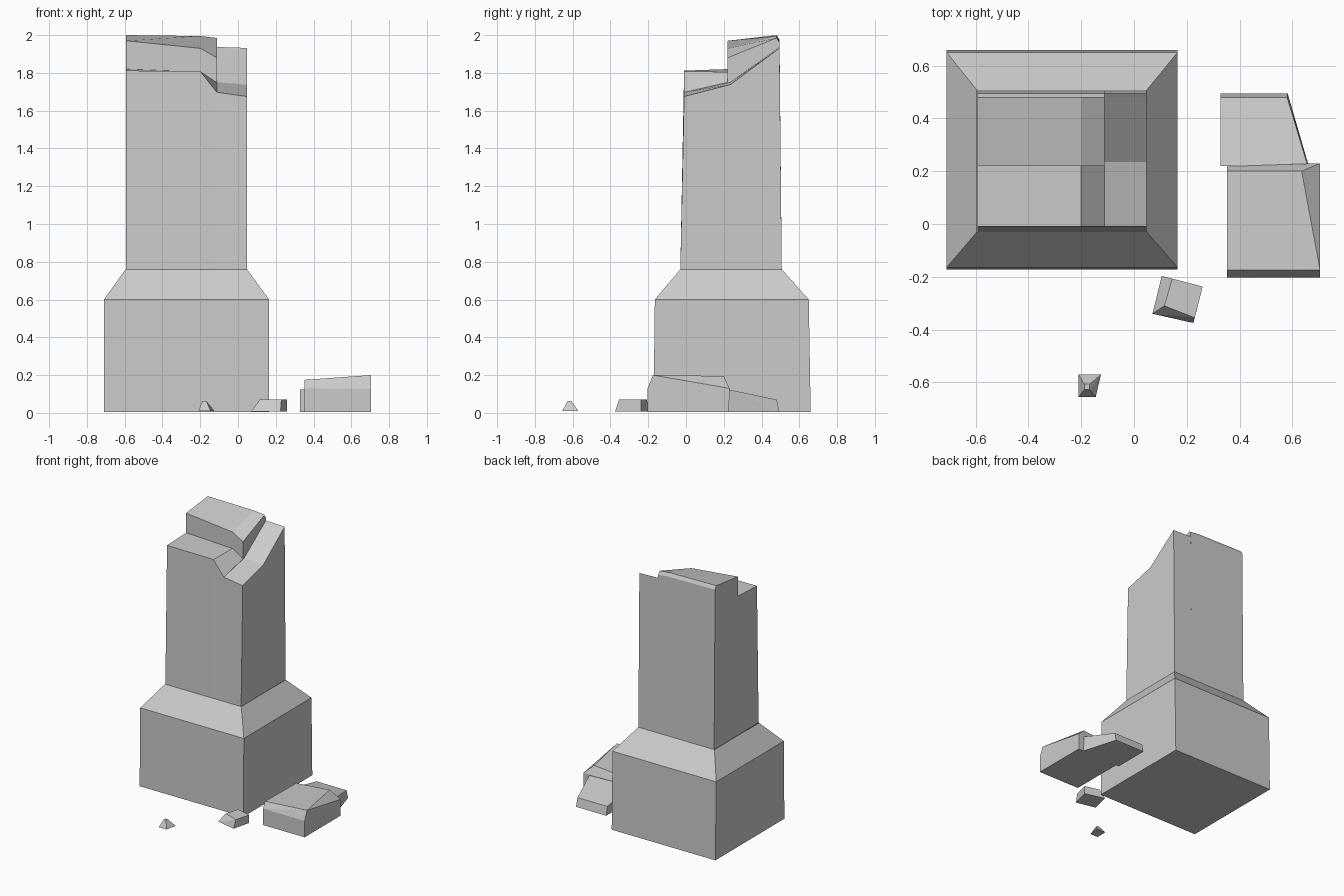
import bpy, bmesh
from math import radians

if "Cube" in bpy.data.objects:
    bpy.data.objects.remove(bpy.data.objects["Cube"])


def finish(name, bm, recalc=True):
    bmesh.ops.remove_doubles(bm, verts=bm.verts, dist=0.0005)
    if recalc:
        bmesh.ops.recalc_face_normals(bm, faces=bm.faces)
    mesh = bpy.data.meshes.new(name)
    bm.to_mesh(mesh)
    bm.free()
    obj = bpy.data.objects.new(name, mesh)
    bpy.context.collection.objects.link(obj)
    return obj


def rock(name, points):
    """Faceted stone: convex hull of a few corner points."""
    bm = bmesh.new()
    for p in points:
        bm.verts.new(p)
    res = bmesh.ops.convex_hull(bm, input=bm.verts)
    loose = [v for v in bm.verts if not v.link_faces]
    bmesh.ops.delete(bm, geom=loose, context='VERTS')
    bmesh.ops.dissolve_limit(bm, angle_limit=radians(2),
                             verts=bm.verts, edges=bm.edges)
    return finish(name, bm)


def at(z, *xy):
    return [(x, y, z) for x, y in xy]


# Plinth: square block with a sloped shoulder, open where the shaft sits
bm = bmesh.new()
rings = []
for x0, x1, y0, y1, z in [(-.71, .165, -.172, .66, .005),
                          (-.71, .165, -.165, .65, .60),
                          (-.595, .048, -.03, .507, .76)]:
    rings.append([bm.verts.new(p) for p in
                  at(z, (x0, y0), (x1, y0), (x1, y1), (x0, y1))])
bm.faces.new(rings[0][::-1])
for a, b in zip(rings, rings[1:]):
    for i in range(4):
        j = (i + 1) % 4
        bm.faces.new((a[i], a[j], b[j], b[i]))
finish("plinth", bm, recalc=False)

# Shaft with broken top: front-to-back (y, z) outlines lofted across x
stations = [
    (-.592, [(-.01, 1.812), (.22, 1.82), (.22, 1.97), (.48, 2.0), (.495, 1.975)]),
    (-.20, [(-.01, 1.808), (.22, 1.805), (.22, 1.93), (.48, 1.995), (.495, 1.97)]),
    (-.112, [(-.01, 1.697), (.22, 1.75), (.22, 1.88), (.48, 1.985), (.495, 1.96)]),
    (-.112, [(-.01, 1.697), (.235, 1.75), (.235, 1.75), (.48, 1.925), (.495, 1.937)]),
    (.047, [(-.01, 1.675), (.235, 1.738), (.235, 1.738), (.48, 1.92), (.495, 1.932)]),
]
bm = bmesh.new()
cols = []
for x, outline in stations:
    pts = [(-.03, .76)] + outline + [(.507, .76)]
    cols.append([bm.verts.new((x, y, z)) for y, z in pts])
for a, b in zip(cols, cols[1:]):
    for i in range(len(a) - 1):
        bm.faces.new((a[i], b[i], b[i + 1], a[i + 1]))
bm.faces.new(cols[0])
bm.faces.new(cols[-1][::-1])
finish("broken_shaft", bm, recalc=False)

# Fallen stones beside the plinth
rock("large_rubble",
     at(.005, (.352, -.203), (.705, -.203), (.705, .228), (.352, .218))
     + at(.13, (.352, -.203), (.705, -.203), (.705, .23), (.352, .218))
     + [(.352, -.175, .175), (.705, -.175, .20), (.635, .20, .195), (.352, .20, .17)])
rock("flat_rubble",
     at(.005, (.327, .22), (.662, .22), (.582, .495), (.327, .495))
     + at(.125, (.327, .22), (.658, .22))
     + at(.07, (.327, .48), (.58, .48)))
rock("small_rubble",
     at(.008, (.105, -.197), (.26, -.237), (.225, -.375), (.07, -.34))
     + at(.07, (.145, -.207), (.26, -.237), (.23, -.355), (.115, -.31)))
rock("rubble_chip",
     at(.01, (-.21, -.57), (-.125, -.57), (-.145, -.655), (-.21, -.655))
     + at(.063, (-.188, -.607), (-.168, -.607), (-.168, -.627), (-.188, -.627)))
